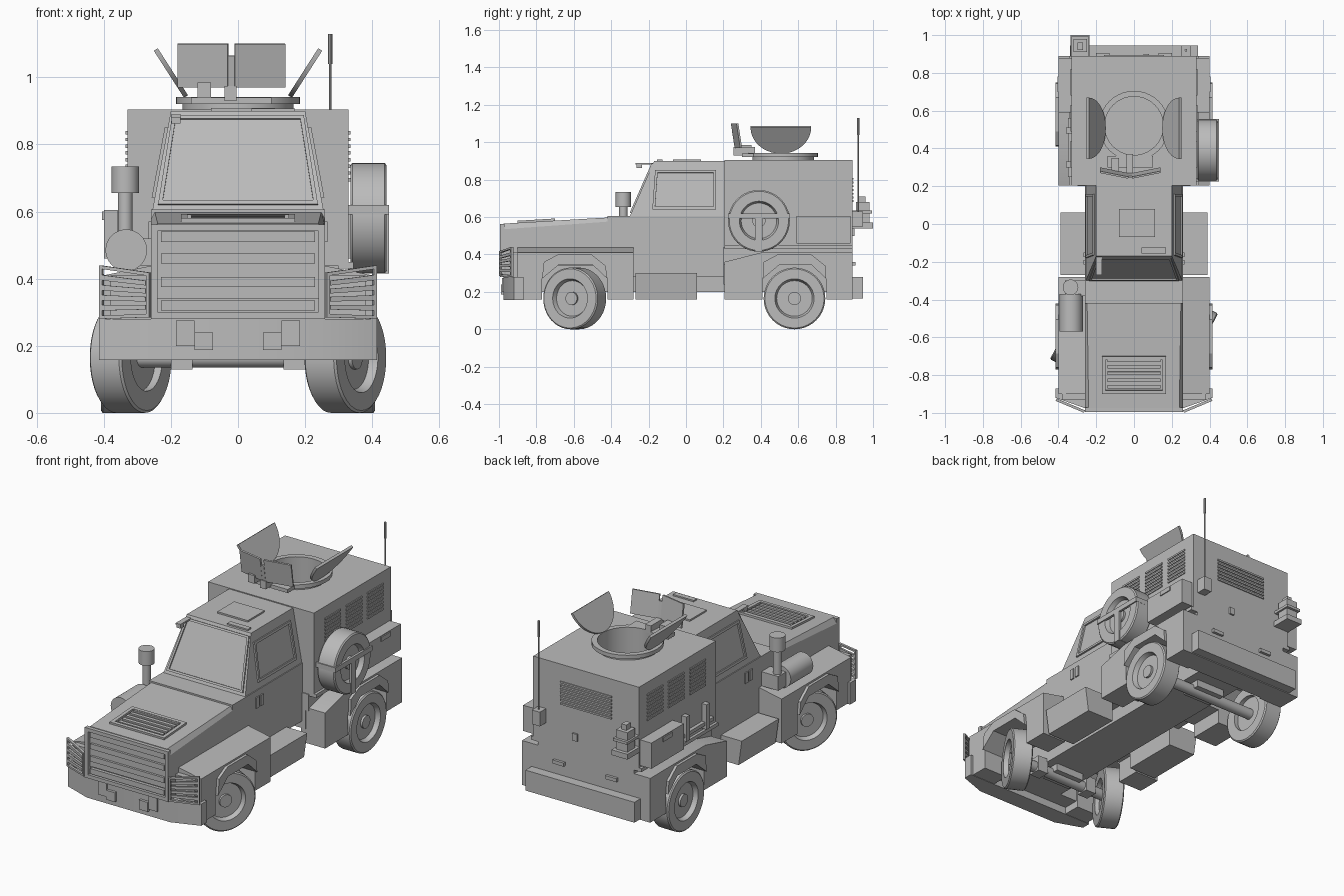
import bpy, bmesh
from math import radians, pi, sin, cos
from mathutils import Vector, Matrix

if "Cube" in bpy.data.objects:
    bpy.data.objects.remove(bpy.data.objects["Cube"])

grey = bpy.data.materials.new("plain grey")
grey.use_nodes = True
colour = (0.5, 0.5, 0.5, 1)
grey.diffuse_color = colour
grey.node_tree.nodes["Principled BSDF"].inputs["Base Color"].default_value = colour
parts = []


def finish(name, bm):
    bmesh.ops.recalc_face_normals(bm, faces=bm.faces[:])
    me = bpy.data.meshes.new(name)
    bm.to_mesh(me)
    bm.free()
    me.materials.append(grey)
    ob = bpy.data.objects.new(name, me)
    bpy.context.scene.collection.objects.link(ob)
    parts.append(ob)
    return ob


# A solid is a pair of matching loops
def make(name, *solids):
    bm = bmesh.new()
    for a, b in solids:
        va, vb = [bm.verts.new(p) for p in a], [bm.verts.new(p) for p in b]
        bm.faces.new(va[::-1])
        bm.faces.new(vb)
        for i in range(len(va)):
            j = (i + 1) % len(va)
            bm.faces.new((va[i], va[j], vb[j], vb[i]))
    return finish(name, bm)


def mirror(solid):
    return tuple([(-x, y, z) for x, y, z in loop] for loop in solid)


def pair(name, *solids):
    make("left_" + name, *solids)
    make("right_" + name, *[mirror(s) for s in solids])


def box(x0, x1, y0, y1, z0, z1):
    return tuple([(x0, y0, z), (x1, y0, z), (x1, y1, z), (x0, y1, z)] for z in (z0, z1))


def side_prism(pts, x0, x1, rise=0):
    return ([(x0, y, z + (rise if z > 0.4 else 0)) for y, z in pts], [(x1, y, z) for y, z in pts])


def panel(corners, d):
    c = [Vector(p) for p in corners]
    n = (c[1] - c[0]).cross(c[2] - c[0]).normalized() * d / 2
    return [p - n for p in c], [p + n for p in c]


def frame(corners, t, d):
    c = [Vector(p) for p in corners]
    inner = []
    for i, p in enumerate(c):
        inner.append(p + ((c[i - 1] - p).normalized() + (c[(i + 1) % 4] - p).normalized()) * t)
    return [panel((c[i - 1], c[i], inner[i], inner[i - 1]), d) for i in range(4)]


def cyl(name, p, q, r, segs=32):
    p, q = Vector(p), Vector(q)
    bm = bmesh.new()
    m = Matrix.Translation((p + q) / 2) @ (q - p).to_track_quat('Z', 'Y').to_matrix().to_4x4()
    bmesh.ops.create_cone(bm, cap_ends=True, segments=segs, radius1=r, radius2=r,
                          depth=(q - p).length, matrix=m)
    return finish(name, bm)


def lathe(name, profile, axis):
    # Profile is (radius, distance along axis)
    bm = bmesh.new()
    vs = [bm.verts.new((a, r, 0) if axis == 'X' else (r, 0, a)) for r, a in profile]
    es = [bm.edges.new(vs[i:i + 2]) for i in range(len(vs) - 1)]
    ax = (1, 0, 0) if axis == 'X' else (0, 0, 1)
    bmesh.ops.spin(bm, geom=vs + es, cent=(0, 0, 0), axis=ax, angle=2 * pi, steps=40)
    bmesh.ops.remove_doubles(bm, verts=bm.verts[:], dist=0.0003)
    return finish(name, bm)


def wheel(name, loc, turn):
    ob = lathe(name, [(0, .04), (.035, .04), (.035, .028), (.095, .028), (.105, .054), (.158, .054),
                      (.165, .048), (.165, -.048), (.158, -.054), (.1, -.054), (.1, -.03), (0, -.03)], 'X')
    ob.location, ob.rotation_euler = loc, (0, 0, radians(turn))


# Bonnet, lower hull and chassis
def bonnet_section(y, low, high, top):
    return [(-.26, y, .34), (.26, y, .34), (.26, y, low), (top, y, high), (-top, y, high), (-.26, y, low)]


def bonnet_z(y):
    return .565 + .04 * (y + .975) / .675


make("bonnet", (bonnet_section(-.975, .535, .565, .24), bonnet_section(-.29, .585, .605, .25)))
make("lower_hull", box(-.26, .26, -.965, -.78, .2, .35), box(-.26, .26, -.42, .21, .28, .606),
     box(-.3, .3, .2, .89, .345, .44), box(-.28, .28, .2, .41, .24, .35), box(-.3, .3, .76, .89, .16, .36))
make("chassis", box(-.14, .14, -.9, .85, .2, .36))

# Cab with sloping windscreen and sides
def cab_loop(x, y, z):
    return [(-x, y, z), (x, y, z), (x, .22, z), (-x, .22, z)]


def cab_x(z):
    return .255 - .055 * (z - .605) / .295


def screen(x, z):
    return (x, -.3 + .13 * (z - .605) / .295, z)


make("cab", (cab_loop(.255, -.3, .605), cab_loop(.2, -.17, .9)))
make("windscreen_frame", *frame([screen(-.238, .62), screen(.238, .62), screen(.196, .885),
                                 screen(-.196, .885)], .012, .016))
pair("cab_window", *frame([(cab_x(z), y, z) for y, z in
                           ((-.18, .64), (.16, .64), (.16, .85), (-.165, .85))], .014, .018))
make("roof_hatch", box(-.08, .11, -.07, .08, .895, .909), box(.04, .17, -.155, -.125, .895, .908))
make("roof_lamp", box(-.2, -.17, -.27, -.17, .88, .889), box(-.198, -.172, -.265, -.235, .862, .882))
pair("door_handles", box(.255, .267, -.215, -.19, .51, .57), box(.255, .267, -.175, -.15, .51, .57))

# Bonnet vent and grille
vent = [(x, y, bonnet_z(y)) for x, y in ((-.17, -.9), (.17, -.9), (.17, -.7), (-.17, -.7))]
make("bonnet_vent", *frame(vent, .02, .022),
     *[panel([(x, y + d, bonnet_z(y + d)) for x, d in ((-.14, 0), (.14, 0), (.14, .018), (-.14, .018))], .018)
       for y in (-.87, -.835, -.8, -.765, -.73)])
make("grille", *frame([(x, -.983, z) for x, z in ((-.26, .28), (.26, .28), (.26, .562), (-.26, .562))], .02, .024),
     *[box(-.23, .23, -.988, -.97, z, z + .03) for z in (.305, .375, .445, .51)])

# Front bumper, tow brackets and lamp guards
plan = [(-.415, -.92), (-.26, -.975), (.26, -.975), (.415, -.92), (.415, -.87), (-.415, -.87)]
make("front_bumper", ([(x, y, .158) for x, y in plan], [(x, y, .28) for x, y in plan]))
pair("tow_bracket", box(.13, .185, -.985, -.96, .2, .275), box(.075, .13, -.99, -.96, .187, .24))


def guard(t, z):
    return (.262 + .15 * t, -.993 + .063 * t, z)


bars = [panel([guard(.08, a), guard(.95, b), guard(.95, b + .016), guard(.08, a + .014)], .012)
        for a, b in ((.308, .305), (.332, .335), (.356, .365), (.38, .395))]
pair("lamp_guard", *frame([guard(0, .285), guard(1, .28), guard(1, .44), guard(0, .418)], .01, .014), *bars)
pair("headlamp_box", box(.25, .38, -.93, -.88, .27, .41))

# Fenders with angular wheel openings and flares
front_arch = [(-.42, .16), (-.42, .27), (-.5, .345), (-.68, .345), (-.77, .27), (-.77, .16)]
rear_arch = [(.75, .16), (.75, .27), (.67, .345), (.5, .345), (.41, .27), (.41, .16)]
pair("front_fender", side_prism([(-.9, .16), (-.9, .41), (-.28, .41), (-.28, .16)] + front_arch, .25, .4, .03))
pair("rear_fender", side_prism([(.205, .16), (.205, .36), (.4, .41), (.89, .41), (.89, .16)] + rear_arch,
                               .25, .4))


def flare(arch, mid):
    outer = [(mid - .18, .29), (mid - .165, .36), (mid - .09, .4), (mid + .09, .4), (mid + .165, .34), (mid + .18, .29)]
    inner = sorted(arch[1:5])
    return [side_prism([outer[i], outer[i + 1], inner[min(j + 1, 3)], inner[j]][:3 + (j < 3)], .3, .415)
            for i, j in ((0, 0),)] + \
           [side_prism([outer[1], outer[2], inner[1], inner[0]], .3, .415),
            side_prism([outer[2], outer[3], inner[2], inner[1]], .3, .415),
            side_prism([outer[3], outer[4], inner[3], inner[2]], .3, .415)]


pair("front_flare", *flare(front_arch, -.595)[1:])
pair("rear_flare", *flare(rear_arch, .58)[1:])
step = [(.2, -.27), (.39, -.27), (.39, .06), (.2, .06)]
pair("step_box", ([(x - .02 * (x > .3), y, .16) for x, y in step], [(x, y, .3) for x, y in step]))

# Wheels and axles
for s, side, extra in ((1, "left", 0), (-1, "right", 180)):
    wheel(side + "_front_wheel", (s * .32, -.595, .165), extra - 28)
    wheel(side + "_rear_wheel", (s * .355, .58, .165), extra)
for name, y, x in (("front", -.595, .32), ("rear", .58, .34)):
    cyl(name + "_axle", (-x, y, .165), (x, y, .165), .03, 20)
    make(name + "_axle_housing", box(-.09, .09, y - .06, y + .06, .16, .24))
pair("axle_bracket", box(.135, .2, -.63, -.56, .13, .22))

# Rear crew box with an open turret well
crew = make("crew_box", box(-.33, .33, .205, .89, .43, .905))
cutter = cyl("turret_well_cutter", (0, .52, .6), (0, .52, 1), .155, 40)
parts.remove(cutter)
cutter.hide_render = True
cut = crew.modifiers.new("turret well", 'BOOLEAN')
cut.operation, cut.object, cut.solver = 'DIFFERENCE', cutter, 'EXACT'
bpy.context.view_layer.objects.active = crew
bpy.ops.object.modifier_apply(modifier=cut.name)
bpy.data.objects.remove(cutter)

pair("side_louvres", *[box(.328, .335, y, y + .14, z, z + .01)
                       for y in (.3, .49, .68) for z in (.69, .71, .73, .75, .77, .79, .81, .83)])
make("rear_louvres", *[box(-.16, .16, .888, .896, z, z + .01) for z in (.68, .7, .72, .74, .76, .78, .8)])
make("rear_door_handles", box(.05, .08, .888, .9, .5, .54), box(-.2, -.13, .888, .905, .34, .36),
     box(.13, .2, .888, .905, .34, .36))
pair("locker", box(.32, .4, .59, .88, .46, .605), box(.4, .406, .7, .78, .575, .6))
pair("side_ledge", box(.3, .345, .205, .89, .43, .45))
make("rear_bumper", box(-.34, .34, .885, .945, .165, .28))
make("tool_rack", box(-.35, -.32, .25, .56, .48, .5), box(-.36, -.32, .3, .33, .46, .6),
     box(-.36, -.32, .48, .51, .46, .6))

# Spare wheel and its bracket
wheel("spare_wheel", (.389, .39, .58), 0)
make("spare_bracket", box(.33, .45, .225, .24, .592, .62), box(.33, .45, .54, .555, .592, .62),
     box(.436, .45, .225, .555, .592, .62), box(.436, .45, .37, .41, .42, .6), box(.33, .45, .37, .41, .415, .43))

# Turret ring, folded hatch halves and gun shield
ring = lathe("turret_ring", [(.155, -.015), (.165, -.015), (.165, .015), (.185, .015), (.185, .037),
                             (.155, .037), (.155, -.015)], 'Z')
ring.location = (0, .52, .905)
half = [(.245 - .09 * sin(a), .507 + .162 * cos(a), 1.083 - .14 * sin(a)) for a in [pi * i / 20 for i in range(21)]]
pair("hatch_half", panel(half, .014))


def shield(x0, y0, x1, y1):
    return panel([(x0, y0 + .01, .97), (x1, y1 + .01, .97), (x1, y1 - .01, 1.1), (x0, y0 - .01, 1.1)], .01)


make("gun_shield", shield(-.18, .285, -.03, .255), shield(-.01, .255, .14, .285),
     panel([(-.03, .265, .97), (-.01, .265, .97), (-.01, .25, 1.065), (-.03, .25, 1.065)], .01))
make("gun_mount", box(-.12, -.08, .26, .35, .94, .985), box(-.04, -.005, .255, .37, .93, .975),
     box(-.14, .1, .3, .36, .92, .94))

# Exhaust with upright stack
cyl("muffler", (-.333, -.57, .485), (-.333, -.37, .485), .062)
make("exhaust_elbow", box(-.365, -.25, -.38, -.3, .44, .52))
cyl("exhaust_stack", (-.336, -.335, .45), (-.336, -.335, .68), .022, 24)
cyl("stack_cap", (-.336, -.335, .655), (-.336, -.335, .735), .041)

# Aerial and fuel can on the back
make("aerial_base", box(.25, .3, .888, .945, .55, .63))
cyl("aerial", (.275, .92, .62), (.275, .92, 1.04), .004, 10)
cyl("aerial_tip", (.275, .92, 1.04), (.275, .92, 1.13), .007, 10)
make("fuel_can", box(-.32, -.25, .91, .98, .55, .68), box(-.3, -.27, .92, .96, .68, .71),
     box(-.335, -.235, .888, 1, .54, .57), box(-.33, -.24, .888, .995, .62, .635))

# Smooth the round parts, keep edges sharp
bpy.ops.object.select_all(action='DESELECT')
for ob in parts:
    ob.select_set(True)
bpy.context.view_layer.objects.active = crew
bpy.ops.object.shade_smooth_by_angle(angle=radians(30))
